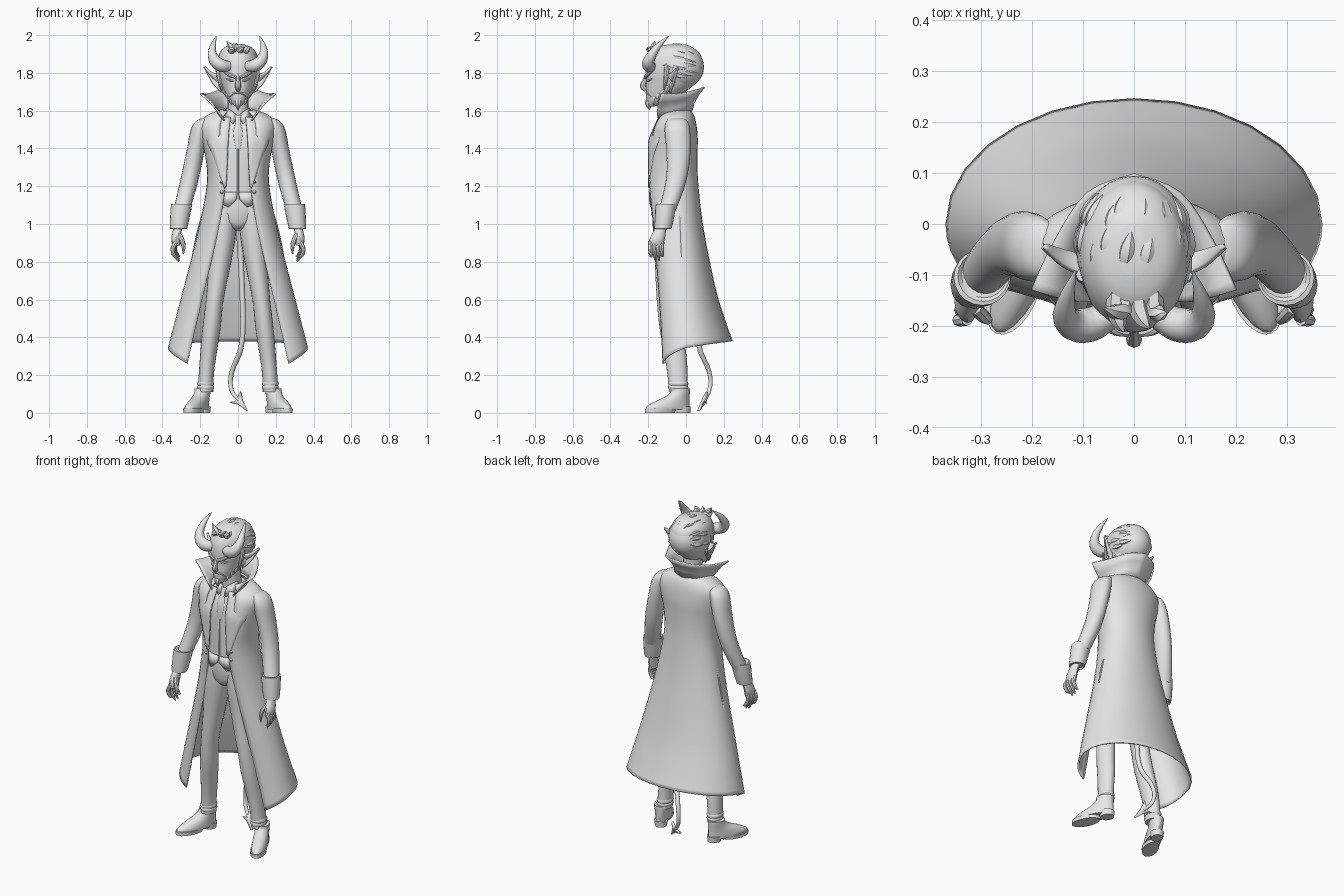
import bpy, bmesh, math, random
from mathutils import Vector, Matrix

random.seed(4)
grey = bpy.data.materials.new("light_grey")
grey.diffuse_color = (0.8, 0.8, 0.8, 1)


def smooth(keys, k=4):
    """Catmull-Rom interpolation of equal-length tuples."""
    out, n = [], len(keys)
    for i in range(n - 1):
        p0, p1, p2, p3 = (keys[min(max(j, 0), n - 1)] for j in (i - 1, i, i + 1, i + 2))
        for s in range(k):
            t = s / k
            out.append(tuple(0.5 * (2 * b + (c - a) * t + (2 * a - 5 * b + 4 * c - d) * t * t
                                    + (3 * b - a - 3 * c + d) * t ** 3)
                             for a, b, c, d in zip(p0, p1, p2, p3)))
    return out + [tuple(keys[-1])]


def grid(name, rows, closed=False, mirror=False, thick=0, angle=40):
    """Skin rows of points; closed rows get end caps, open ones get thickness."""
    bm = bmesh.new()
    vs = [[bm.verts.new(p) for p in r] for r in rows]
    n = len(rows[0])
    for a, b in zip(vs, vs[1:]):
        for i in range(n if closed else n - 1):
            j = (i + 1) % n
            bm.faces.new((a[i], a[j], b[j], b[i]))
    if closed:
        bm.faces.new(vs[0])
        bm.faces.new(vs[-1])
    bmesh.ops.recalc_face_normals(bm, faces=bm.faces)
    me = bpy.data.meshes.new(name)
    bm.to_mesh(me)
    bm.free()
    me.materials.append(grey)
    ob = bpy.data.objects.new(name, me)
    bpy.context.collection.objects.link(ob)
    bpy.ops.object.select_all(action='DESELECT')
    ob.select_set(True)
    bpy.context.view_layer.objects.active = ob
    bpy.ops.object.shade_smooth_by_angle(angle=math.radians(angle))
    if thick:
        m = ob.modifiers.new("thickness", 'SOLIDIFY')
        m.thickness, m.offset = thick, 0
    if mirror:
        ob.modifiers.new("mirror", 'MIRROR')
    return ob


def loft(name, keys, n=20, k=4, power=1.0, mat=Matrix(), **kw):
    """Stack of level ellipses: (x, y, z, radius_x, radius_y)."""
    def f(c):
        return math.copysign(abs(c) ** power, c)
    ang = [2 * math.pi * i / n for i in range(n)]
    rows = [[mat @ Vector((x + rx * f(math.cos(a)), y + ry * f(math.sin(a)), z)) for a in ang]
            for x, y, z, rx, ry in smooth(keys, k)]
    return grid(name, rows, True, **kw)


def sweep(name, keys, n=8, k=4, flat=1.0, ref=(1, 0, 0), **kw):
    """Tapered tube along (x, y, z, radius)."""
    pts = smooth(keys, k)
    rows = []
    for i, p in enumerate(pts):
        d = Vector(pts[min(i + 1, len(pts) - 1)][:3]) - Vector(pts[max(i - 1, 0)][:3])
        v = d.cross(Vector(ref)).normalized()
        u = v.cross(d).normalized()
        r = max(p[3], 0.001)
        rows.append([Vector(p[:3]) + r * (u * math.cos(a) * flat + v * math.sin(a))
                     for a in (2 * math.pi * j / n for j in range(n))])
    return grid(name, rows, True, **kw)


# Torso and trousers
loft("waistcoat", [(0, -.05, 1.59, .07, .06), (0, -.05, 1.56, .12, .075), (0, -.055, 1.52, .165, .095),
                   (0, -.065, 1.45, .17, .11), (0, -.072, 1.35, .15, .11),
                   (0, -.077, 1.22, .132, .105), (0, -.08, 1.12, .127, .103)], n=28, power=.9)
loft("trouser_hips", [(0, -.08, 1.18, .12, .1), (0, -.085, 1.09, .132, .1), (0, -.085, 1.03, .125, .093),
                      (0, -.085, .99, .07, .08), (0, -.085, .965, .02, .05)], n=24)
loft("trouser_leg", [(.068, -.085, 1.09, .065, .092), (.08, -.09, .95, .07, .085), (.095, -.09, .8, .06, .075),
                     (.123, -.095, .6, .047, .06), (.14, -.08, .45, .048, .06), (.158, -.055, .3, .043, .058),
                     (.168, -.045, .2, .04, .053), (.172, -.04, .11, .041, .05)], mirror=True)
for z in (.155, .135):
    loft("trouser_cuff_fold", [(.171, -.041, z - .012, .04, .049), (.171, -.041, z, .045, .054),
                               (.171, -.042, z + .012, .04, .049)], k=2, mirror=True)
grid("waistcoat_point", [[(.005, -.19, 1.17), (.06, -.178, 1.17), (.12, -.14, 1.17)],
                         [(.008, -.19, 1.13), (.05, -.184, 1.09), (.12, -.138, 1.12)]], mirror=True, thick=.012)
sweep("waistcoat_placket", [(0, -.172, 1.46, .005), (0, -.182, 1.36, .005), (0, -.184, 1.15, .005)], n=6)

# Long open coat: front edge x, y, z, then side x, y, then back y, z
coat = smooth([(.055, -.105, 1.595, .08, -.05, .015, 1.605), (.08, -.132, 1.565, .155, -.05, .035, 1.58),
               (.093, -.16, 1.52, .2, -.05, .05, 1.53),
               (.095, -.178, 1.44, .188, -.05, .058, 1.45), (.085, -.187, 1.34, .168, -.05, .056, 1.36),
               (.068, -.19, 1.2, .16, -.045, .06, 1.22), (.108, -.165, .95, .205, -.035, .088, .98),
               (.185, -.14, .62, .285, -.02, .15, .67), (.232, -.127, .42, .332, -.008, .2, .5),
               (.268, -.12, .26, .366, 0, .243, .38)])
rows = []
for xf, yf, zf, xs, ys, yb, zb in coat:
    half = []
    for i in range(15):
        t = i / 14
        a = t * math.pi
        z = zf + (zb - zf) * math.sin(t * math.pi / 2)
        if t <= .5:
            half.append((xf + (xs - xf) * math.sin(a), ys + (yf - ys) * math.cos(a), z))
        else:
            half.append((xs * math.sin(a), ys - (yb - ys) * math.cos(a), z))
    rows.append(half + [(-x, y, z) for x, y, z in half[-2::-1]])
grid("long_coat", rows, thick=.009)


def on_chest(x, z):
    y = -.072 - .13 * math.sqrt(1 - (x / .2) ** 2) + max(0, z - 1.44) * .45
    return (x, y, z)


# Lapels, coat buttons and pocket seams
inner = [(.04, 1.565), (.05, 1.46), (.055, 1.35), (.062, 1.2)]
outer = [(.105, 1.565), (.165, 1.46), (.13, 1.36), (.072, 1.19)]
grid("lapel", [[on_chest(a[0] + (b[0] - a[0]) * t / 4, a[1] + (b[1] - a[1]) * t / 4) for t in range(5)]
               for a, b in zip(smooth(inner, 3), smooth(outer, 3))], mirror=True, thick=.01)
for z in (1.22, 1.17):
    loft("coat_button", [(.085, -.186, z - .01, .005, .005), (.085, -.186, z, .012, .012),
                         (.085, -.186, z + .01, .005, .005)], n=8, k=2, mirror=True)
sweep("coat_side_seam", [(.172, -.035, 1.1, .004), (.215, -.03, .95, .006), (.258, -.02, .73, .004)],
      n=6, mirror=True)

# Flared collar
top = [(.2, -.13, 1.69), (.155, -.035, 1.69), (.09, .06, 1.71), (0, .096, 1.725)]
base = [(.07, -.15, 1.545), (.1, -.085, 1.57), (.075, -.005, 1.59), (0, .03, 1.6)]
rows = []
for t in (0, .35, .7, 1):
    bulge = .012 * math.sin(t * math.pi)
    r = [tuple(a + (b - a) * t for a, b in zip(p, q)) for p, q in zip(smooth(base), smooth(top))]
    r = [(x * (1 - bulge * 8), y - bulge, z) for x, y, z in r]
    rows.append(r + [(-x, y, z) for x, y, z in r[-2::-1]])
grid("flared_collar", rows, thick=.009)

# Neck, shirt collar and tie
loft("neck", [(0, -.055, 1.53, .065, .06), (0, -.065, 1.61, .055, .055), (0, -.07, 1.7, .055, .06)])
grid("shirt_collar", [[(.005, -.13, 1.575), (.035, -.125, 1.6), (.06, -.09, 1.615)],
                      [(.025, -.155, 1.53), (.05, -.145, 1.55), (.07, -.095, 1.575)]], mirror=True, thick=.008)
sweep("tie", [(0, -.135, 1.575, .018), (0, -.15, 1.545, .012), (0, -.17, 1.48, .024), (0, -.18, 1.4, .012)],
      n=8, flat=.35, ref=(0, 1, 0))

# Arms with turned-back cuffs
loft("sleeve", [(.165, -.05, 1.562, .02, .03), (.182, -.048, 1.545, .04, .055), (.2, -.046, 1.5, .05, .067),
                (.222, -.04, 1.4, .048, .065), (.247, -.045, 1.28, .048, .057), (.27, -.065, 1.18, .047, .052),
                (.3, -.1, 1.07, .043, .045)], mirror=True)
loft("sleeve_cuff", [(.294, -.1, 1.1, .045, .045), (.298, -.105, 1.105, .056, .055), (.307, -.113, 1.04, .052, .051),
                     (.315, -.122, .975, .045, .045), (.315, -.122, .98, .034, .034)], k=2, mirror=True)
# Hands
loft("palm", [(.315, -.125, 1.0, .022, .027), (.322, -.14, .96, .024, .034), (.328, -.152, .92, .025, .04),
              (.326, -.158, .885, .02, .037)], n=12, mirror=True)
for i in range(4):
    y, tip = -.187 + i * .02, (.825, .8, .805, .83)[i]
    sweep("finger", [(.328, y, .905, .013), (.345 - i * .003, y - .002, .87, .012),
                     (.338 - i * .006, y + .002, .835, .01), (.318 - i * .004, y + .005, tip, .003)], mirror=True)
sweep("thumb", [(.312, -.165, .945, .014), (.295, -.182, .91, .013), (.288, -.188, .875, .01),
                (.29, -.19, .84, .003)], mirror=True)

# Shoes turned outward
turn = Matrix.Translation((.165, .022, 0)) @ Matrix.Rotation(.42, 4, 'Z')
loft("shoe_upper", [(0, -.13, .018, .043, .127), (0, -.127, .035, .044, .123), (0, -.105, .06, .042, .1),
                    (0, -.075, .085, .04, .07), (0, -.058, .11, .041, .053), (0, -.056, .128, .042, .051)],
     mat=turn, mirror=True)
loft("shoe_sole", [(0, -.175, 0, .044, .085), (0, -.173, .022, .046, .087)], k=1, mat=turn, mirror=True)
loft("shoe_heel", [(0, -.042, 0, .034, .04), (0, -.043, .035, .039, .043)], k=1, mat=turn, mirror=True)

# Head: height, front y, back y, half width
face = [(1.622, -.2, -.165, .014), (1.64, -.206, -.11, .034), (1.67, -.211, -.05, .055), (1.71, -.211, .01, .076),
        (1.75, -.21, .055, .092), (1.79, -.214, .08, .103), (1.85, -.21, .088, .108),
        (1.9, -.19, .075, .1), (1.935, -.15, .035, .072), (1.95, -.1, 0, .03)]
loft("head", [(0, (f + b) / 2, z, w, (b - f) / 2) for z, f, b, w in face], n=28)
sweep("nose", [(0, -.205, 1.79, .01), (0, -.22, 1.755, .013), (0, -.228, 1.728, .016), (0, -.21, 1.71, .012)])
sweep("brow", [(.012, -.214, 1.775, .009), (.045, -.205, 1.79, .01), (.085, -.17, 1.815, .004)], mirror=True)
sweep("eye", [(.02, -.204, 1.757, .003), (.04, -.197, 1.76, .006), (.062, -.18, 1.768, .003)], mirror=True)
sweep("moustache", [(.002, -.21, 1.695, .006), (.026, -.202, 1.69, .006), (.045, -.185, 1.672, .002)], mirror=True)
sweep("goatee", [(0, -.195, 1.655, .018), (0, -.198, 1.635, .018), (0, -.192, 1.602, .002)])
for i in range(5):
    t = i / 4
    x, y, z = .09 - .05 * t, -.075 - .09 * t, 1.735 - .07 * t
    sweep("jaw_beard", [(x - .008, y + .02, z + .04, .008), (x, y, z, .014),
                        (x - .006, y - .008, z - .035, .002)], n=6, mirror=True)
sweep("sideburn", [(.1, -.1, 1.84, .014), (.1, -.105, 1.78, .013), (.086, -.115, 1.71, .004)], mirror=True)
grid("pointed_ear", [smooth([(.095, -.1, 1.79), (.14, -.08, 1.8), (.178, -.045, 1.832)]),
                     smooth([(.105, -.065, 1.75), (.14, -.055, 1.78), (.178, -.043, 1.83)]),
                     smooth([(.088, -.085, 1.695), (.132, -.07, 1.742), (.178, -.044, 1.827)])],
     mirror=True, thick=.012)
sweep("horn", [(.05, -.18, 1.835, .028), (.085, -.197, 1.838, .034), (.118, -.198, 1.86, .032),
               (.136, -.178, 1.9, .024), (.131, -.142, 1.948, .015), (.115, -.092, 1.995, .002)],
      n=12, k=5, ref=(0, 1, 0), mirror=True)

# Hair cap with swept-back locks
c, R = Vector((0, -.045, 1.83)), Vector((.114, .14, .122))
loft("hair_cap", [(0, c.y, c.z + R.z * math.sin(a), R.x * math.cos(a), R.y * math.cos(a))
                  for a in (-1.25 + i * .235 for i in range(12))], n=28, k=2)
for i in range(30):
    roll = -1.75 + 3.5 * (i % 10) / 9 + random.uniform(-.15, .15)
    start = .75 + .55 * (i // 10) + random.uniform(-.15, .15)
    keys = []
    for j, r in enumerate((.003, .017, .016, .002)):
        t, lift = start + j * .2, (.95, .95, .955, .995)[j]
        a = roll + .05 * j
        d = Vector((R.x * math.sin(a) * math.sin(t), -R.y * math.cos(t), R.z * math.cos(a) * math.sin(t)))
        keys.append((*(c + d * lift), r))
    sweep("hair_lock", keys, n=6, k=3, ref=(.3, 0, 1) if abs(roll) < .8 else (1, 0, .2), flat=.7)
for x0, x1, y1, z1 in ((-.02, -.06, -.165, 1.968), (.01, .03, -.205, 1.935), (-.035, -.02, -.212, 1.925),
                       (.04, .065, -.175, 1.94)):
    sweep("front_tuft", [(x0, -.12, 1.92, .014), (x0, -.165, 1.918, .02),
                         ((x0 + x1) / 2, (y1 - .18) / 2, (z1 + 1.92) / 2, .014), (x1, y1, z1, .002)], n=6)

# Tail with barbed tip
sweep("tail", [(0, 0, 1.05, .016), (.01, .05, .9, .016), (.022, .06, .65, .015), (.026, .06, .45, .014),
               (.012, .075, .33, .014), (-.025, .115, .24, .013), (-.04, .13, .17, .012),
               (-.03, .12, .11, .011), (.01, .095, .06, .009)], n=10)
grid("tail_barb", [[(-.042, .11, .055), (-.012, .103, .06), (.016, .112, .112)],
                   [(0, .09, .045), (.015, .085, .055), (.024, .09, .07)],
                   [(.046, .066, .01), (.049, .066, .01), (.05, .068, .014)]], thick=.014)
